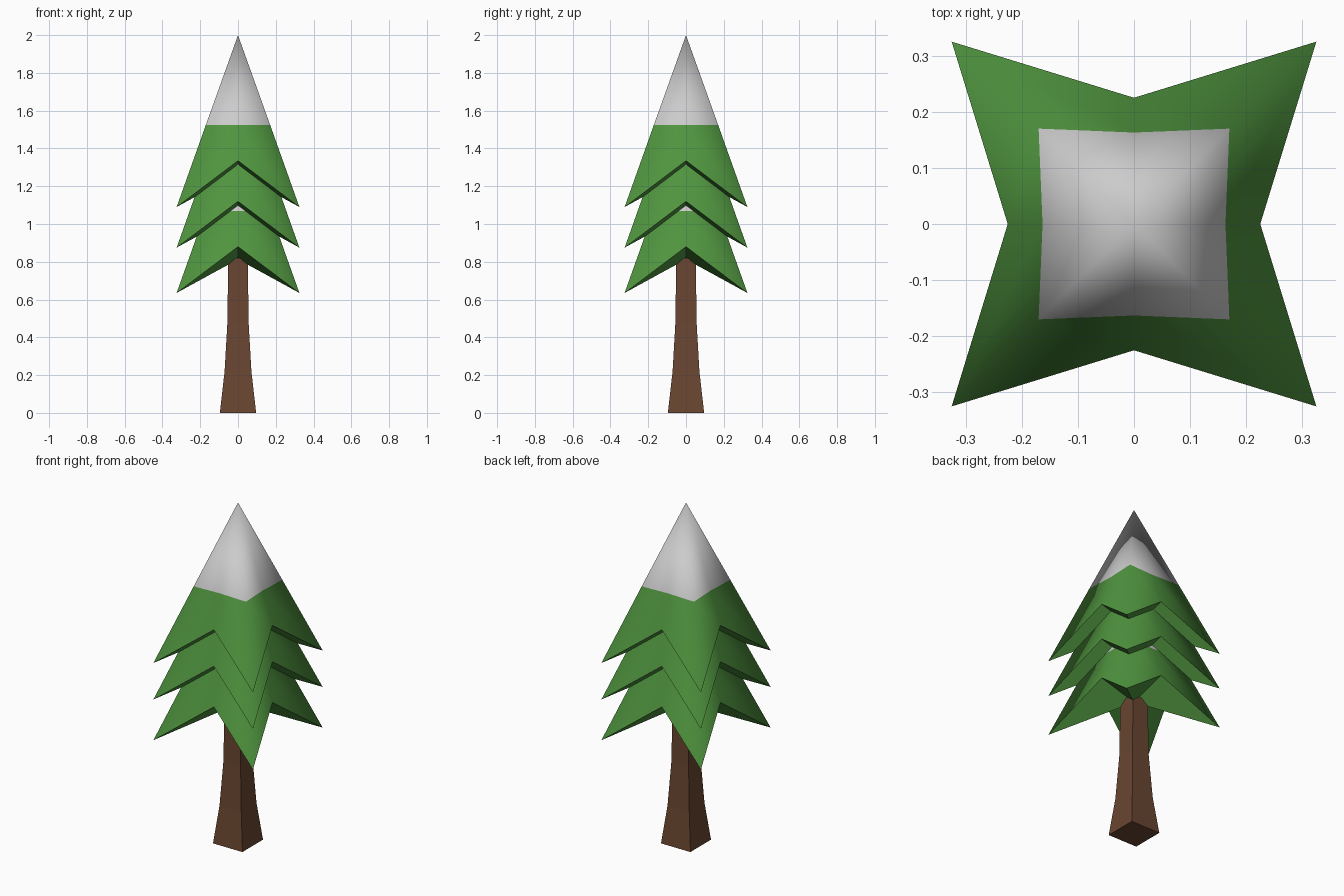
import bpy

if "Cube" in bpy.data.objects:
    bpy.data.objects.remove(bpy.data.objects["Cube"])


def material(name, color):
    m = bpy.data.materials.new(name)
    m.diffuse_color = (*color, 1)
    m.use_nodes = True
    m.node_tree.nodes["Principled BSDF"].inputs["Base Color"].default_value = m.diffuse_color
    return m


GREEN = material("needles_green", (0.08, 0.30, 0.05))
SNOW = material("snow_white", (0.6, 0.6, 0.6))
BROWN = material("bark_brown", (0.14, 0.06, 0.03))


def make_object(name, verts, faces, mats):
    mesh = bpy.data.meshes.new(name)
    mesh.from_pydata(verts, [], faces)
    for m in mats:
        mesh.materials.append(m)
    mesh.update()
    obj = bpy.data.objects.new(name, mesh)
    bpy.context.collection.objects.link(obj)
    return mesh


# Eight directions: corners of a square alternating with edge midpoints
DIRS = [(1, -1), (1, 0), (1, 1), (0, 1), (-1, 1), (-1, 0), (-1, -1), (0, -1)]


def star_ring(corner, mid, z_corner, z_mid):
    return [(x * (corner if x and y else mid), y * (corner if x and y else mid),
             z_corner if x and y else z_mid) for x, y in DIRS]


def branch_tier(name, top):
    # Apex, snow line, drooping star rim, underside centre
    verts = [(0, 0, top)]
    verts += star_ring(0.17, 0.163, top - 0.475, top - 0.475)
    verts += star_ring(0.325, 0.225, top - 0.91, top - 0.665)
    verts += star_ring(0.325, 0.225, top - 0.91, top - 0.665)
    verts.append((0, 0, top - 0.732))
    faces, mats, smooth = [], [], []
    for i in range(8):
        j = (i + 1) % 8
        faces += [(0, 1 + i, 1 + j),
                  (1 + i, 9 + i, 9 + j, 1 + j),
                  (25, 17 + j, 17 + i)]
        mats += [1, 0, 0]
        smooth += [True, True, False]
    mesh = make_object(name, verts, faces, (GREEN, SNOW))
    mesh.polygons.foreach_set("material_index", mats)
    mesh.polygons.foreach_set("use_smooth", smooth)


# Three stacked tiers of snow-capped branches
for name, top in (("top_branches", 2.0), ("middle_branches", 1.785),
                  ("lower_branches", 1.545)):
    branch_tier(name, top)

# Square trunk flaring toward the ground
profile = [(0.096, 0), (0.071, 0.22), (0.056, 0.48), (0.052, 0.82)]
verts = [(x * r, y * r, z) for r, z in profile for x, y in DIRS[::2]]
faces = [(3, 2, 1, 0), (12, 13, 14, 15)]
for k in range(0, 12, 4):
    for i in range(4):
        j = (i + 1) % 4
        faces.append((k + i, k + j, k + 4 + j, k + 4 + i))
make_object("trunk", verts, faces, (BROWN,))
